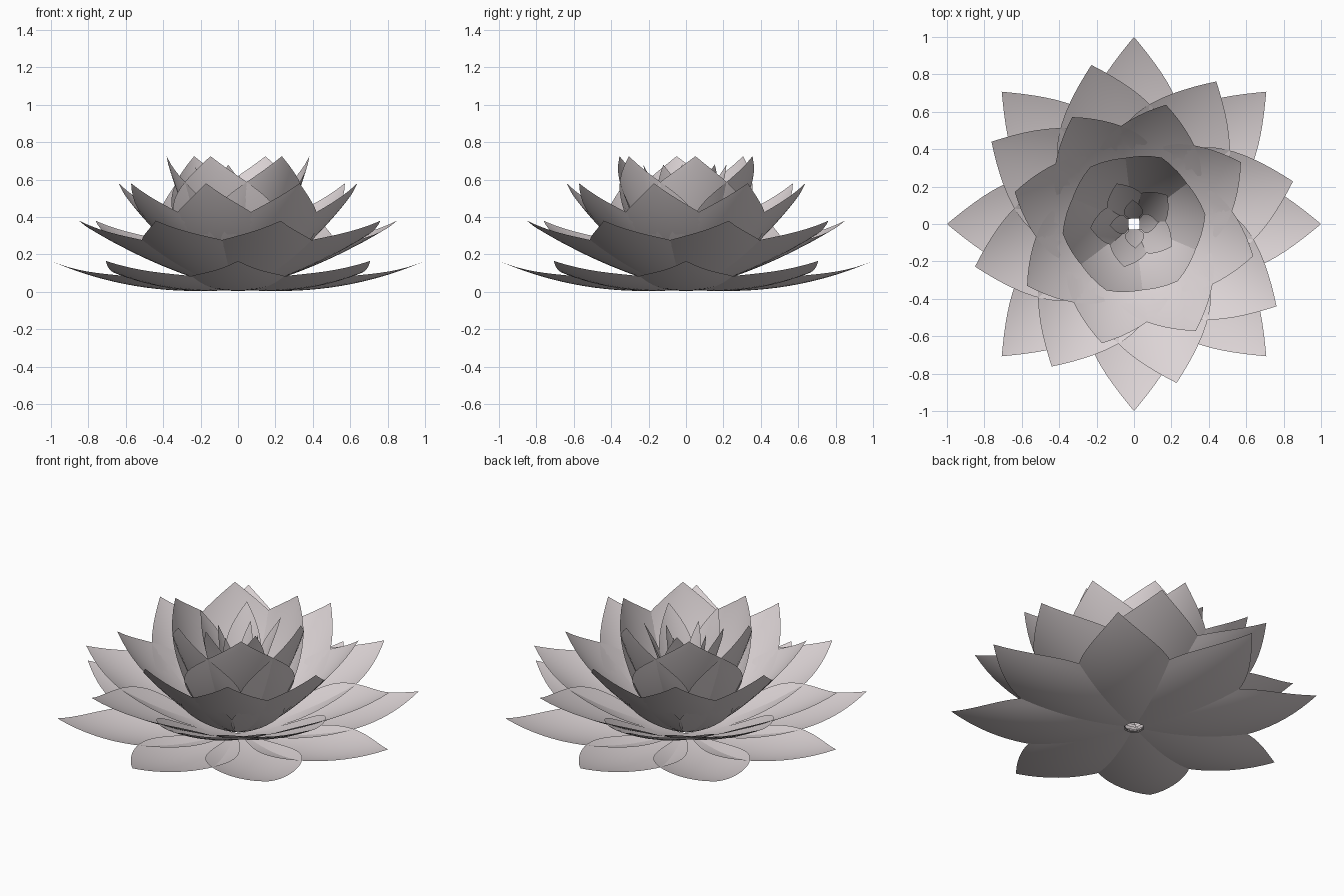
import bpy, bmesh, math
from mathutils import Vector, Matrix

cube = bpy.data.objects.get("Cube")
if cube:
    bpy.data.objects.remove(cube, do_unlink=True)

# Single pale petal colour
petal_mat = bpy.data.materials.new("pale_pink_grey")
petal_mat.use_nodes = True
colour = (0.72, 0.66, 0.67, 1)
petal_mat.diffuse_color = colour
bsdf = next(n for n in petal_mat.node_tree.nodes if n.type == "BSDF_PRINCIPLED")
bsdf.inputs["Base Color"].default_value = colour
bsdf.inputs["Roughness"].default_value = 0.7

ALONG, ACROSS = 20, 10


def petal_point(base, bend, tip, half_width, widest, cup, t, s):
    """Point on a cupped petal: t runs base to tip, s runs -1 to 1 across."""
    base, bend, tip = Vector(base), Vector(bend), Vector(tip)
    mid = base * (1 - t) ** 2 + bend * 2 * t * (1 - t) + tip * t * t
    slope = ((bend - base) * (1 - t) + (tip - bend) * t).normalized()
    shape = math.sin(math.pi * t ** (math.log(0.5) / math.log(widest)))
    y = s * (max(shape, 0) * half_width + 0.03 * (1 - t) ** 4)
    lift = cup * y * y
    # Lift the edges along the inner normal of the petal's spine
    return Vector((mid.x - slope.y * lift, y, mid.y + slope.x * lift))


def petal_ring(name, count, offset, *shape):
    """One ring of identical petals around the z axis."""
    bm = bmesh.new()
    for i in range(count):
        turn = Matrix.Rotation(math.radians(offset + 360 * i / count), 3, "Z")
        rows = [[bm.verts.new(turn @ petal_point(*shape, a / ALONG, 2 * c / ACROSS - 1))
                 for c in range(ACROSS + 1)] for a in range(ALONG + 1)]
        for low, high in zip(rows, rows[1:]):
            for c in range(ACROSS):
                bm.faces.new((low[c], high[c], high[c + 1], low[c + 1])).smooth = True
        # Close the petal to a point
        bmesh.ops.pointmerge(bm, verts=rows[-1], merge_co=rows[-1][ACROSS // 2].co.copy())
    bmesh.ops.recalc_face_normals(bm, faces=bm.faces[:])
    bm.normal_update()
    # Make the inner, upward side the front of every petal
    down = [f for f in bm.faces if f.normal.z < 0]
    bmesh.ops.reverse_faces(bm, faces=down)
    mesh = bpy.data.meshes.new(name)
    bm.to_mesh(mesh)
    bm.free()
    mesh.materials.append(petal_mat)
    obj = bpy.data.objects.new(name, mesh)
    bpy.context.collection.objects.link(obj)
    return obj


# name, count, angle, spine base / bend / tip as (radius, height), half width, widest, cup
petal_ring("outer_petals", 8, 0, (0.05, 0.012), (0.55, -0.03), (1.0, 0.165), 0.26, 0.47, 0.7)
petal_ring("lower_petals", 8, 15, (0.05, 0.02), (0.48, 0.13), (0.88, 0.38), 0.30, 0.48, 0.8)
petal_ring("middle_petals", 8, 30, (0.05, 0.025), (0.38, 0.20), (0.66, 0.58), 0.28, 0.51, 0.9)
petal_ring("inner_petals", 6, 7.5, (0.05, 0.03), (0.26, 0.28), (0.385, 0.725), 0.30, 0.56, 1.0)
# Small upright petals at the heart
petal_ring("bud_petals", 5, 41, (0.04, 0.04), (0.12, 0.38), (0.235, 0.68), 0.10, 0.58, 2.0)
petal_ring("core_petals", 4, 3, (0.03, 0.05), (0.06, 0.36), (0.13, 0.62), 0.05, 0.55, 3.0)
